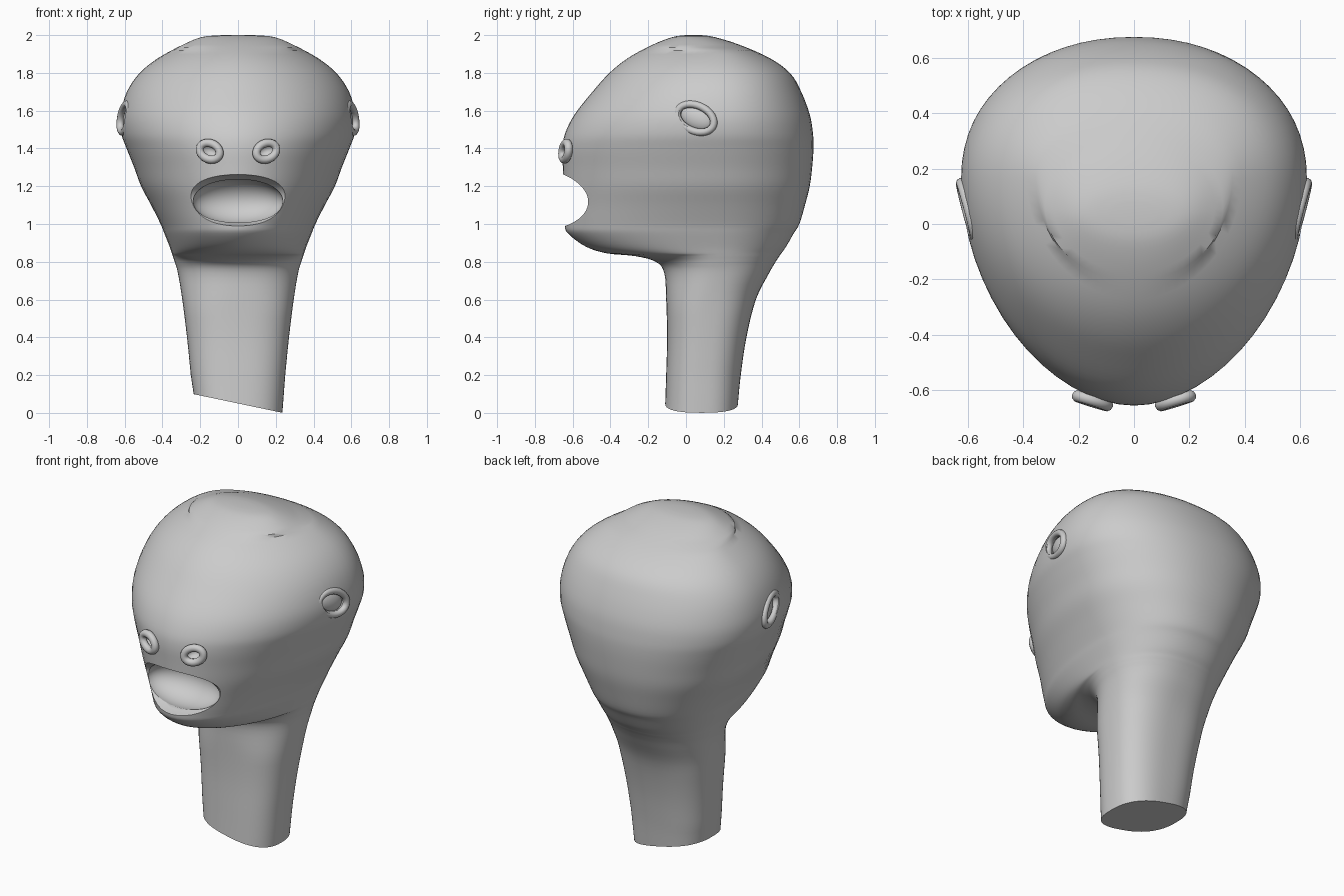
import bpy, bmesh, math
from mathutils import Vector, Matrix

if "Cube" in bpy.data.objects:
    bpy.data.objects.remove(bpy.data.objects["Cube"])

# Horizontal sections: height, half width, front y, back y
ROWS = [
    (0.05, .235, -.11, .275), (0.20, .250, -.105, .29), (0.40, .270, -.10, .32),
    (0.60, .295, -.105, .37), (0.74, .318, -.115, .44), (0.80, .335, -.16, .475),
    (0.83, .345, -.27, .495), (0.845, .350, -.42, .505), (0.88, .362, -.53, .53),
    (0.95, .390, -.625, .57), (1.00, .410, -.642, .60), (1.10, .460, -.645, .63),
    (1.20, .513, -.648, .655), (1.30, .550, -.652, .668), (1.40, .590, -.655, .675),
    (1.48, .618, -.640, .672), (1.58, .622, -.59, .655), (1.70, .588, -.495, .61),
    (1.80, .520, -.405, .55), (1.88, .420, -.305, .44), (1.95, .290, -.175, .28),
    (1.99, .190, -.07, .15), (2.00, .080, .00, .08)]
SEG = 64


def spline(rows, steps):
    out = []
    for i in range(len(rows) - 1):
        p = [rows[max(0, i - 1)], rows[i], rows[i + 1], rows[min(len(rows) - 1, i + 2)]]
        for k in range(steps):
            t = k / steps
            out.append([b + .5 * t * (c - a + t * (2*a - 5*b + 4*c - d + t * (3*(b - c) + d - a)))
                        for a, b, c, d in zip(*p)])
    return out + [list(rows[-1])]


def new_object(name, bm):
    me = bpy.data.meshes.new(name)
    bmesh.ops.recalc_face_normals(bm, faces=bm.faces)
    bm.to_mesh(me)
    bm.free()
    ob = bpy.data.objects.new(name, me)
    bpy.context.collection.objects.link(ob)
    return ob


def smooth(ob, angle=40):
    bpy.ops.object.select_all(action='DESELECT')
    ob.select_set(True)
    bpy.context.view_layer.objects.active = ob
    bpy.ops.object.shade_smooth_by_angle(angle=math.radians(angle))


def frame(loc, normal, hint):
    n = Vector(normal).normalized()
    h = Vector(hint)
    u = (h - n * h.dot(n)).normalized()
    m = Matrix((u, n.cross(u), n)).transposed().to_4x4()
    m.translation = loc
    return m


def ellipsoid(name, m, radii):
    bm = bmesh.new()
    bmesh.ops.create_uvsphere(bm, u_segments=40, v_segments=24, radius=1,
                              matrix=m @ Matrix.Diagonal((*radii, 1)))
    return new_object(name, bm)


def rim(name, m, a, b, r):
    # Elliptical fleshy ring lying in the local xy plane
    bm = bmesh.new()
    grid = []
    for i in range(32):
        t = math.tau * i / 32
        grid.append([bm.verts.new(m @ Vector(((a + r * math.cos(q)) * math.cos(t),
                                              (b + r * math.cos(q)) * math.sin(t), r * math.sin(q))))
                     for q in [math.tau * j / 10 for j in range(10)]])
    for i in range(32):
        for j in range(10):
            g, h, k = grid[i], grid[(i + 1) % 32], (j + 1) % 10
            bm.faces.new((g[j], h[j], h[k], g[k]))
    ob = new_object(name, bm)
    smooth(ob, 60)
    return ob


def cut(ob, cutter):
    cutter.hide_render = True
    mod = ob.modifiers.new("cut", 'BOOLEAN')
    mod.operation, mod.solver, mod.object = 'DIFFERENCE', 'EXACT', cutter
    bpy.context.view_layer.objects.active = ob
    bpy.ops.object.modifier_apply(modifier=mod.name)
    bpy.data.objects.remove(cutter)


# Head and neck as one lofted skin
bm = bmesh.new()
rings = []
for z, w, yf, yb in spline(ROWS, 4):
    yc = min(.17, (yf + yb) / 2) if z < .8 or z > 1.93 else .165
    neck = max(0, min(1, (.85 - z) / .3))
    ring = []
    for i in range(SEG):
        t = math.tau * i / SEG
        c, s = math.cos(t), math.sin(t)
        e = .93 - .15 * neck if s > 0 else 1.03 - .25 * neck
        x = w * math.copysign(abs(c) ** e, c)
        y = yc + (yb - yc if s > 0 else yc - yf) * math.copysign(abs(s) ** e, s)
        # Slanted cut at the base of the neck
        dz = -.21 * x * max(0, 1 - (z - .05) / .15)
        ring.append(bm.verts.new((x, y, z + dz)))
    rings.append(ring)
for a, b in zip(rings, rings[1:]):
    for i in range(SEG):
        j = (i + 1) % SEG
        bm.faces.new((a[i], a[j], b[j], b[i]))
bm.faces.new(rings[0])
bm.faces.new(rings[-1])
head = new_object("head_and_neck", bm)

# Open mouth: wide notch plus a hollow behind the lips
flat = Matrix.Translation
cut(head, ellipsoid("mouth_cutter", flat((0, -.71, 1.125)), (.43, .235, .142)))
cut(head, ellipsoid("mouth_hollow_cutter", flat((0, -.53, 1.12)), (.24, .14, .12)))

# Eyes and nostrils, mirrored
for s, side in ((1, "left"), (-1, "right")):
    a = math.radians(14)
    eye = frame((s * .598, .05, 1.56), (s * math.cos(a), -math.sin(a), .05),
                (s * math.sin(a), math.cos(a), -.42))
    cut(head, ellipsoid("socket_cutter", eye, (.098, .062, .06)))
    rim("eyelid_" + side, eye, .105, .068, .02)
    smooth(ellipsoid("eyeball_" + side, eye @ flat((0, 0, -.03)), (.09, .06, .035)))

    nose = frame((s * .15, -.638, 1.385), (s * .3, -1, .05), (1, 0, s * .4))
    cut(head, ellipsoid("nostril_cutter", nose, (.055, .038, .055)))
    rim("nostril_rim_" + side, nose, .057, .042, .022)

smooth(head)
